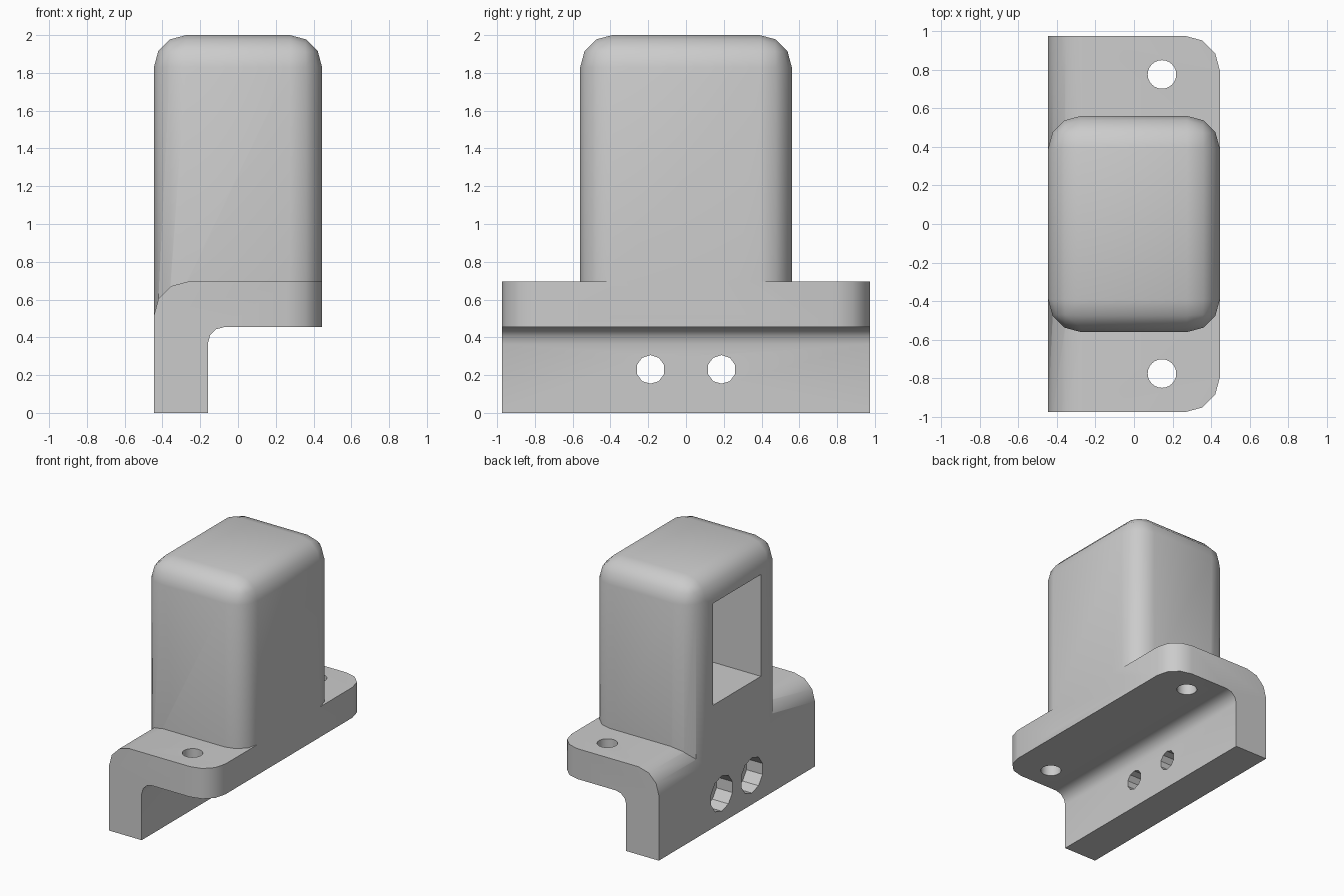
import bpy, bmesh, math
from mathutils import Matrix, Vector

if "Cube" in bpy.data.objects:
    bpy.data.objects.remove(bpy.data.objects["Cube"])

grey = bpy.data.materials.new("plain_grey")
grey.use_nodes = True
colour = (0.6, 0.6, 0.6, 1)
grey.diffuse_color = colour
grey.node_tree.nodes["Principled BSDF"].inputs["Base Color"].default_value = colour

HALF_X, HALF_Y = 0.445, 0.975
LEG_X, PLATE_Z, PLATE_TOP = -0.16, 0.455, 0.695


def finish(name, bm):
    bmesh.ops.recalc_face_normals(bm, faces=bm.faces)
    mesh = bpy.data.meshes.new(name)
    bm.to_mesh(mesh)
    bm.free()
    mesh.materials.append(grey)
    obj = bpy.data.objects.new(name, mesh)
    bpy.context.collection.objects.link(obj)
    return obj


def add_box(bm, low, high):
    low, high = Vector(low), Vector(high)
    place = Matrix.Translation((low + high) / 2) @ Matrix.Diagonal((*(high - low), 1))
    bmesh.ops.create_cube(bm, size=1, matrix=place)


def round_edges(bm, rule, radius):
    edges = [e for e in bm.edges if rule(*(v.co for v in e.verts))]
    bmesh.ops.bevel(bm, geom=edges, offset=radius, offset_type='OFFSET',
                    segments=3, profile=0.5, affect='EDGES', clamp_overlap=True)


def cylinder(name, centre, radius, depth, sides, along_x=False):
    bm = bmesh.new()
    turn = Matrix.Rotation(math.pi / 2, 4, 'Y') if along_x else Matrix()
    bmesh.ops.create_cone(bm, cap_ends=True, segments=sides, radius1=radius, radius2=radius,
                          depth=depth, matrix=Matrix.Translation(centre) @ turn)
    # a vertex points sideways, giving flat tops
    return finish(name, bm)


def combine(target, other, operation):
    bpy.context.view_layer.objects.active = target
    mod = target.modifiers.new(operation.lower(), 'BOOLEAN')
    mod.operation, mod.object, mod.solver = operation, other, 'EXACT'
    bpy.ops.object.modifier_apply(modifier=mod.name)
    bpy.data.objects.remove(other)


def near(a, b):
    return abs(a - b) < 0.001


# L-shaped mounting bracket
bm = bmesh.new()
profile = [(-HALF_X, 0), (LEG_X, 0), (LEG_X, PLATE_Z), (HALF_X, PLATE_Z),
           (HALF_X, PLATE_TOP), (-HALF_X, PLATE_TOP)]
end = bm.faces.new([bm.verts.new((x, -HALF_Y, z)) for x, z in profile])
side = bmesh.ops.extrude_face_region(bm, geom=[end])
bmesh.ops.translate(bm, vec=(0, 2 * HALF_Y, 0),
                    verts=[g for g in side["geom"] if isinstance(g, bmesh.types.BMVert)])
bmesh.ops.recalc_face_normals(bm, faces=bm.faces)
# plate corners, outer bend, inner bend
round_edges(bm, lambda a, b: near(a.x, HALF_X) and near(b.x, HALF_X) and near(a.y, b.y), 0.18)
round_edges(bm, lambda a, b: all(near(p.x, -HALF_X) and near(p.z, PLATE_TOP) for p in (a, b)), 0.18)
round_edges(bm, lambda a, b: all(near(p.x, LEG_X) and near(p.z, PLATE_Z) for p in (a, b)), 0.09)
bracket = finish("mounting_bracket", bm)

# Rounded housing standing on the bracket
bm = bmesh.new()
add_box(bm, (-HALF_X, -0.56, 0.5), (HALF_X, 0.56, 2))
round_edges(bm, lambda a, b: max(a.z, b.z) > 1.9, 0.17)
housing = finish("housing", bm)
combine(bracket, housing, 'UNION')

# Window pocket in the housing wall
bm = bmesh.new()
add_box(bm, (-0.6, -0.3, 0.97), (0.2, 0.3, 1.775))
combine(bracket, finish("window_cutter", bm), 'DIFFERENCE')

# Screw holes in the plate, counterbored holes in the leg
for s in (-1, 1):
    combine(bracket, cylinder("plate_hole", (0.145, s * 0.775, 0.6), 0.074, 0.6, 24), 'DIFFERENCE')
    leg = (-0.3, s * 0.188, 0.23)
    bore = (-0.445, s * 0.188, 0.23)
    for centre, radius, depth in ((leg, 0.076, 0.6), (bore, 0.14, 0.28)):
        cutter = cylinder("leg_hole", centre, radius, depth, 10, True)
        # turn so a vertex points along y
        spin = Matrix.Rotation(math.pi / 2, 4, 'X')
        cutter.data.transform(Matrix.Translation(centre) @ spin @ Matrix.Translation(-Vector(centre)))
        combine(bracket, cutter, 'DIFFERENCE')

bracket.name = "bracket_with_housing"
bpy.ops.object.select_all(action='DESELECT')
bracket.select_set(True)
bpy.context.view_layer.objects.active = bracket
bpy.ops.object.shade_smooth_by_angle(angle=math.radians(35))
